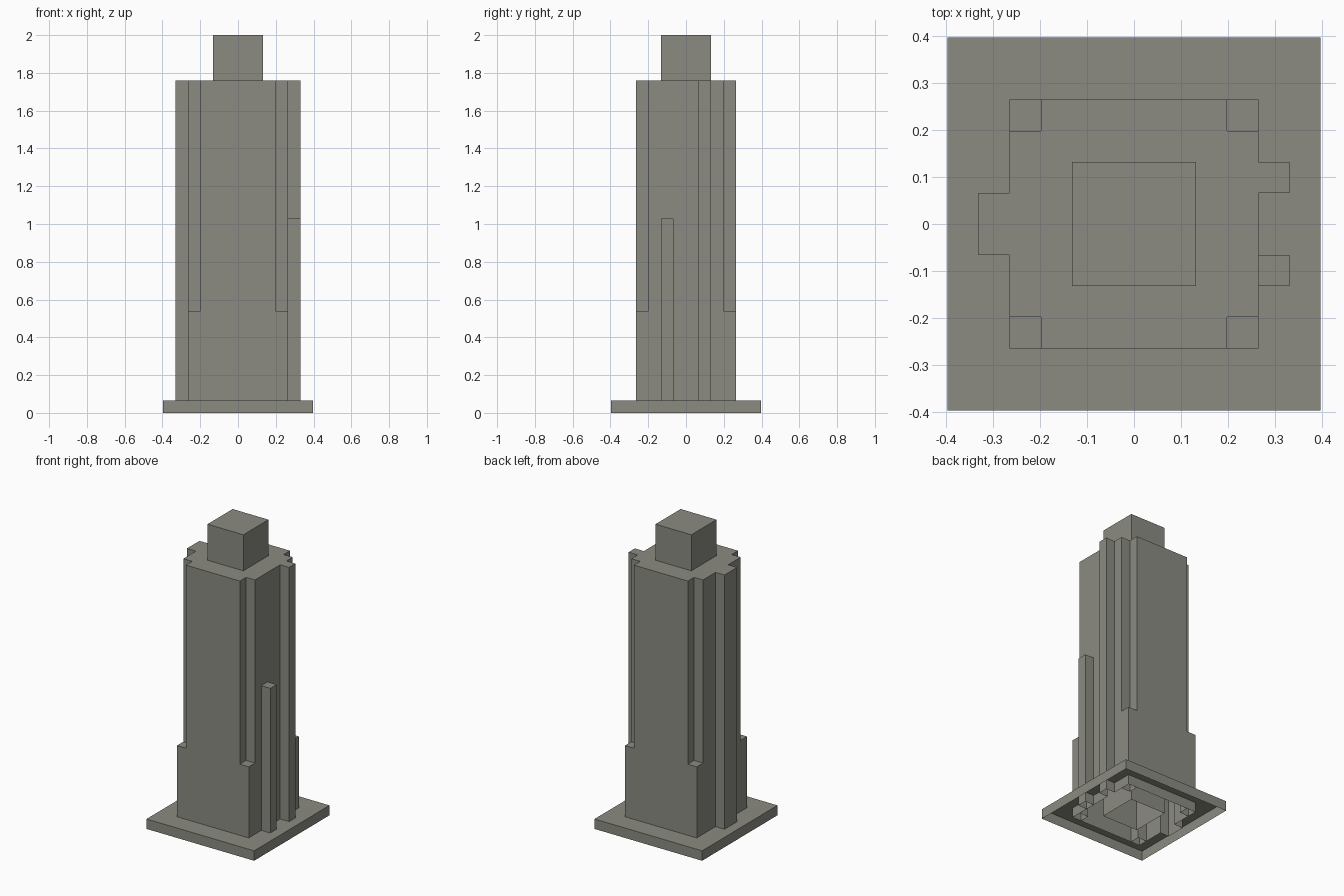
import bpy
import bmesh

if "Cube" in bpy.data.objects:
    bpy.data.objects.remove(bpy.data.objects["Cube"], do_unlink=True)

U = 0.0661  # planning module

stone = bpy.data.materials.new("warm_grey_stone")
stone.use_nodes = True
colour = (0.26, 0.26, 0.225, 1)
stone.diffuse_color = colour
stone.node_tree.nodes["Principled BSDF"].inputs["Base Color"].default_value = colour


def rect(x0, y0, x1, y1):
    return [(x0, y0), (x1, y0), (x1, y1), (x0, y1)]


def shell(name, outline, top, hole=None):
    """Extrude a plan outline from the ground as a shell with an open underside."""
    bm = bmesh.new()

    def ring(points, z):
        return [bm.verts.new((x * U, y * U, z)) for x, y in points]

    low, high = ring(outline, 0), ring(outline, top)
    n = len(outline)
    for i in range(n):
        j = (i + 1) % n
        bm.faces.new((low[i], low[j], high[j], high[i]))
    if hole:
        inner = ring(hole, top)
        edges = [bm.edges.new((v, inner[i - 1])) for i, v in enumerate(inner)]
        edges += [bm.edges.get((v, high[i - 1])) for i, v in enumerate(high)]
        bmesh.ops.triangle_fill(bm, edges=edges, use_beauty=True, normal=(0, 0, 1))
    else:
        bm.faces.new(high)
    for f in bm.faces:
        if f.normal.length == 0:
            f.normal_update()
        if abs(f.normal.z) > 0.9 and f.normal.z < 0:
            f.normal_flip()
    mesh = bpy.data.meshes.new(name)
    bm.to_mesh(mesh)
    bm.free()
    mesh.materials.append(stone)
    obj = bpy.data.objects.new(name, mesh)
    bpy.context.collection.objects.link(obj)
    return obj


# Plan steps shared by the base opening and the shaft
right_fin = [(4, 1), (5, 1), (5, 2), (4, 2)]
left_fin = [(-4, 1), (-5, 1), (-5, -1), (-4, -1)]
short_fin = [(4, -2), (5, -2), (5, -1), (4, -1)]

# Base plate, open where the tower passes through
footprint = ([(-4, -4), (4, -4)] + short_fin + right_fin
             + [(4, 4), (-4, 4)] + left_fin)
shell("base_plate", rect(-6, -6, 6, 6), U, footprint)

# Main shaft with notched corners and full-height fins
shaft = ([(-3, -4), (3, -4), (3, -3), (4, -3)] + right_fin
         + [(4, 3), (3, 3), (3, 4), (-3, 4), (-3, 3), (-4, 3)] + left_fin
         + [(-4, -3), (-3, -3)])
shell("tower_shaft", shaft, 1.76)

# Low blocks filling the notched corners
for side, x in (("left", 3), ("right", -4)):
    for end, y in (("back", 3), ("front", -4)):
        shell(f"corner_block_{end}_{side}", rect(x, y, x + 1, y + 1), 0.54)

# Half-height fin and the central core that rises above the roof
shell("short_fin", short_fin, 1.03)
shell("central_core", rect(-2, -2, 2, 2), 2.0)
